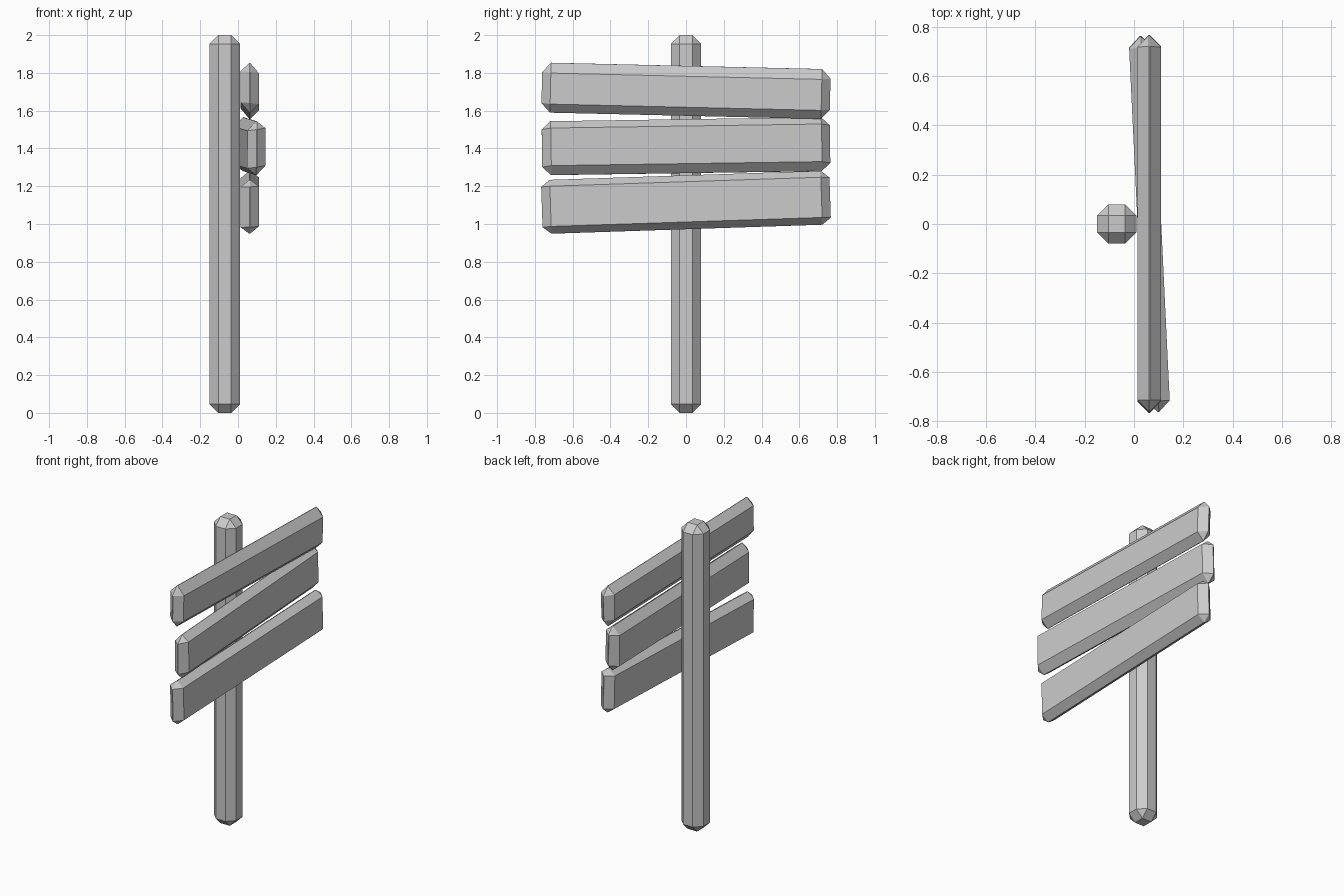
import bpy, bmesh, math
from mathutils import Matrix, Vector

if "Cube" in bpy.data.objects:
    bpy.data.objects.remove(bpy.data.objects["Cube"])

BEVEL = 0.046


def chamfered_box(name, size, loc, rx=0.0, rz=0.0, zbevel=BEVEL, shear=0.0):
    """Box with single-segment chamfers; zbevel is the chamfer height in z."""
    k = BEVEL / zbevel
    bm = bmesh.new()
    bmesh.ops.create_cube(bm, size=1.0)
    bmesh.ops.scale(bm, vec=Vector((size[0], size[1], size[2] * k)), verts=bm.verts)
    bmesh.ops.bevel(bm, geom=list(bm.edges), offset=BEVEL, offset_type='OFFSET',
                    segments=1, profile=0.5, affect='EDGES')
    for v in bm.verts:
        v.co.z = v.co.z / k + shear * v.co.x
    bm.transform(Matrix.Rotation(math.radians(rz), 4, 'Z')
                 @ Matrix.Rotation(math.radians(rx), 4, 'X'))
    bmesh.ops.recalc_face_normals(bm, faces=bm.faces)
    mesh = bpy.data.meshes.new(name)
    bm.to_mesh(mesh)
    bm.free()
    obj = bpy.data.objects.new(name, mesh)
    obj.location = loc
    bpy.context.collection.objects.link(obj)
    return obj


# upright post
chamfered_box("post", (0.16, 0.16, 2.0), (-0.07, 0, 1.0))

# three crooked sign boards: name, height, x, z, tilt, yaw, chamfer height, shear
boards = [
    ("top_board", 0.264, 0.062, 1.705, -1.33, 0.0, 0.050, -0.10),
    ("middle_board", 0.285, 0.0625, 1.412, 0.85, 2.75, 0.043, 0.15),
    ("bottom_board", 0.285, 0.062, 1.115, 1.9, 0.0, 0.036, 0.05),
]
for name, height, x, z, tilt, yaw, zb, shear in boards:
    chamfered_box(name, (0.096, 1.527, height), (x, 0, z), tilt, yaw, zb, shear)
